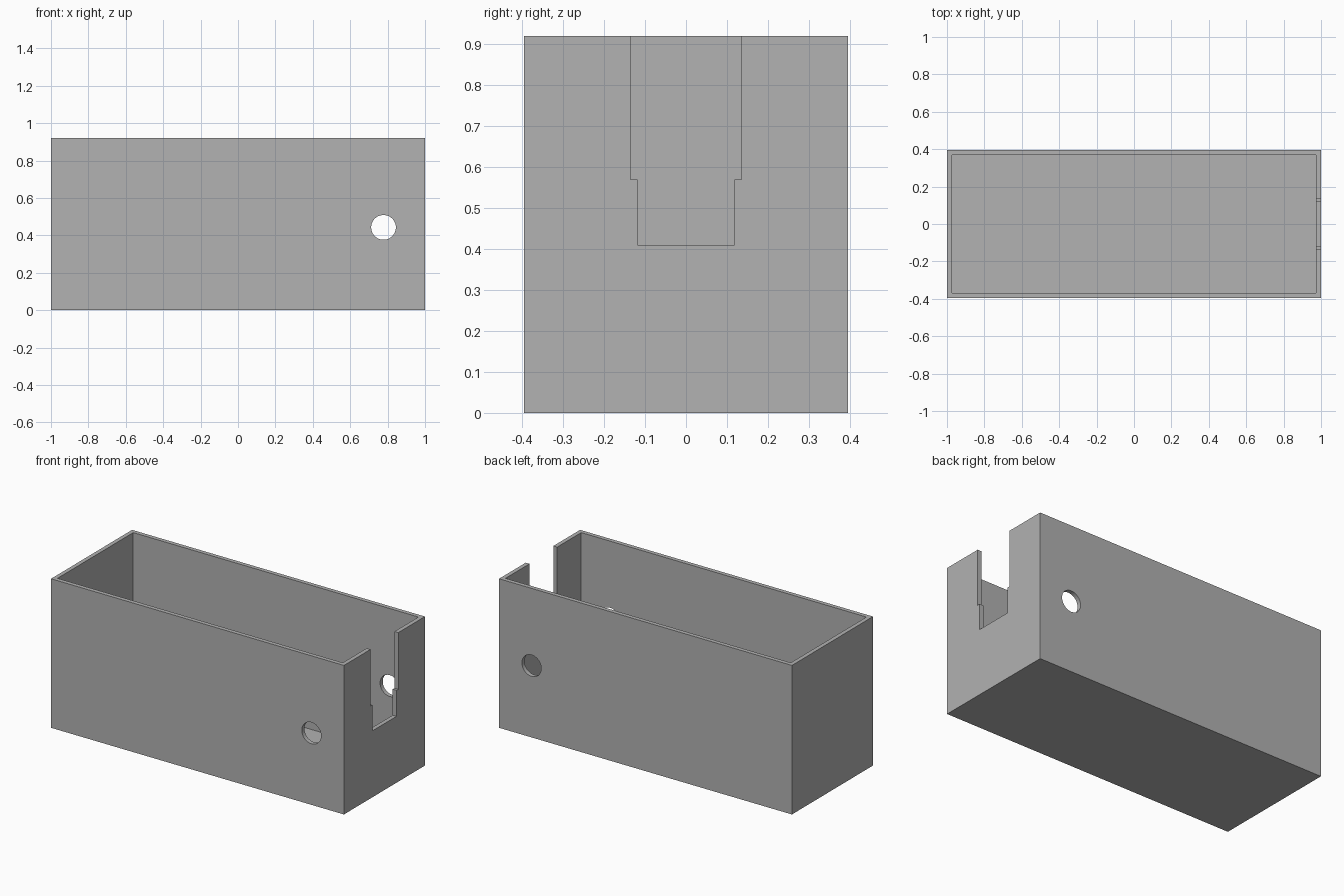
import bpy
from math import radians

default = bpy.data.objects.get("Cube")
if default:
    bpy.data.objects.remove(default, do_unlink=True)

LENGTH, DEPTH, HEIGHT = 2.0, 0.79, 0.92
WALL, FLOOR = 0.026, 0.03

grey = bpy.data.materials.new("plain grey")
grey.use_nodes = True
grey.diffuse_color = (0.445, 0.445, 0.445, 1)
grey.node_tree.nodes["Principled BSDF"].inputs["Base Color"].default_value = grey.diffuse_color


def block(name, low, high):
    """Axis-aligned box between two corners."""
    centre = [(a + b) / 2 for a, b in zip(low, high)]
    bpy.ops.mesh.primitive_cube_add(size=1, location=centre)
    obj = bpy.context.object
    obj.name = name
    obj.scale = [b - a for a, b in zip(low, high)]
    bpy.ops.object.transform_apply(location=True, rotation=False, scale=True)
    obj.data.materials.append(grey)
    return obj


def cut(target, cutter):
    """Subtract the cutter, then discard it."""
    mod = target.modifiers.new("cut", "BOOLEAN")
    mod.operation = "DIFFERENCE"
    mod.solver = "EXACT"
    mod.object = cutter
    bpy.context.view_layer.objects.active = target
    bpy.ops.object.modifier_apply(modifier=mod.name)
    bpy.data.objects.remove(cutter, do_unlink=True)


# Open-topped box
x, y = LENGTH / 2, DEPTH / 2
box = block("open_box", (-x, -y, 0), (x, y, HEIGHT))
cut(box, block("cavity", (WALL - x, WALL - y, FLOOR), (x - WALL, y - WALL, HEIGHT + 0.1)))

# Stepped notch in the left end wall: wide above, narrower below
for half_width, bottom in ((0.118, 0.41), (0.135, 0.57)):
    cut(box, block("notch", (x - 0.1, -half_width, bottom), (x + 0.1, half_width, HEIGHT + 0.1)))

# Round hole through both long walls
bpy.ops.mesh.primitive_cylinder_add(vertices=48, radius=0.066, depth=1.2,
                                    location=(0.778, 0, 0.443), rotation=(radians(90), 0, 0))
drill = bpy.context.object
drill.data.materials.append(grey)
cut(box, drill)

# Smooth hole rims, sharp box edges
bpy.ops.object.select_all(action="DESELECT")
box.select_set(True)
bpy.context.view_layer.objects.active = box
bpy.ops.object.shade_smooth_by_angle(angle=radians(30))
